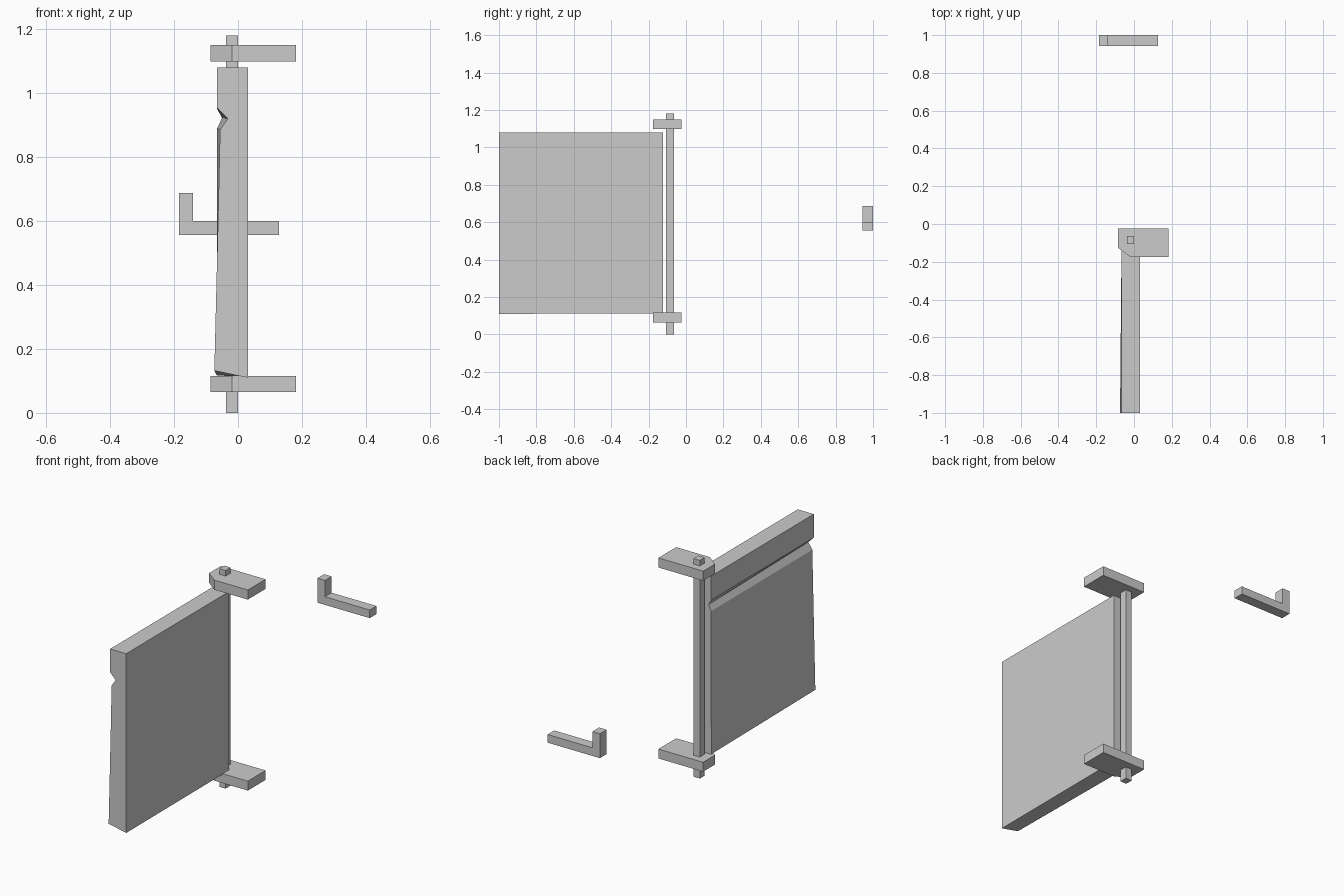
import bpy
from mathutils import Vector

if "Cube" in bpy.data.objects:
    bpy.data.objects.remove(bpy.data.objects["Cube"])


def loft(name, start, end):
    """Solid between two matching rings of 3D points."""
    n = len(start)
    faces = [tuple(range(n)), tuple(reversed(range(n, 2 * n)))]
    faces += [(i, i + n, (i + 1) % n + n, (i + 1) % n) for i in range(n)]
    mesh = bpy.data.meshes.new(name)
    mesh.from_pydata([Vector(p) for p in start + end], [], faces)
    import bmesh
    bm = bmesh.new()
    bm.from_mesh(mesh)
    bmesh.ops.recalc_face_normals(bm, faces=bm.faces)
    bm.to_mesh(mesh)
    bm.free()
    obj = bpy.data.objects.new(name, mesh)
    bpy.context.collection.objects.link(obj)
    return obj


def slab(name, outline, z0, z1):
    """Plan outline (x, y) extruded upward."""
    return loft(name, [(x, y, z0) for x, y in outline],
                [(x, y, z1) for x, y in outline])


def bar(name, front, y0, y1, back=None):
    """Side outline (x, z) extruded along y, optionally changing shape."""
    return loft(name, [(x, y0, z) for x, z in front],
                [(x, y1, z) for x, z in (back or front)])


# hinge pin
slab("hinge_pin", [(-0.038, -0.106), (0, -0.106), (0, -0.064), (-0.038, -0.064)], 0, 1.18)

# hinge brackets with one clipped corner
bracket = [(-0.086, -0.024), (0.182, -0.024), (0.182, -0.176),
           (-0.018, -0.176), (-0.086, -0.125)]
slab("lower_bracket", bracket, 0.065, 0.116)
slab("upper_bracket", bracket, 1.098, 1.15)

# shutter panel: grooved, slightly worn outer face
front = [(0.031, 0.11), (0.031, 1.08), (-0.065, 1.08), (-0.065, 0.953),
         (-0.032, 0.92), (-0.056, 0.885), (-0.062, 0.62), (-0.074, 0.132)]
back = [(0.031, 0.113), (0.031, 1.08), (-0.065, 1.08), (-0.065, 0.95),
        (-0.05, 0.922), (-0.065, 0.89), (-0.065, 0.62), (-0.066, 0.117)]
bar("shutter_panel", front, -1.0, -0.122, back)

# wall catch with upturned end
catch = [(0.128, 0.556), (0.128, 0.6), (-0.14, 0.6), (-0.14, 0.688),
         (-0.185, 0.688), (-0.185, 0.556)]
bar("shutter_catch", catch, 0.943, 1.0)
